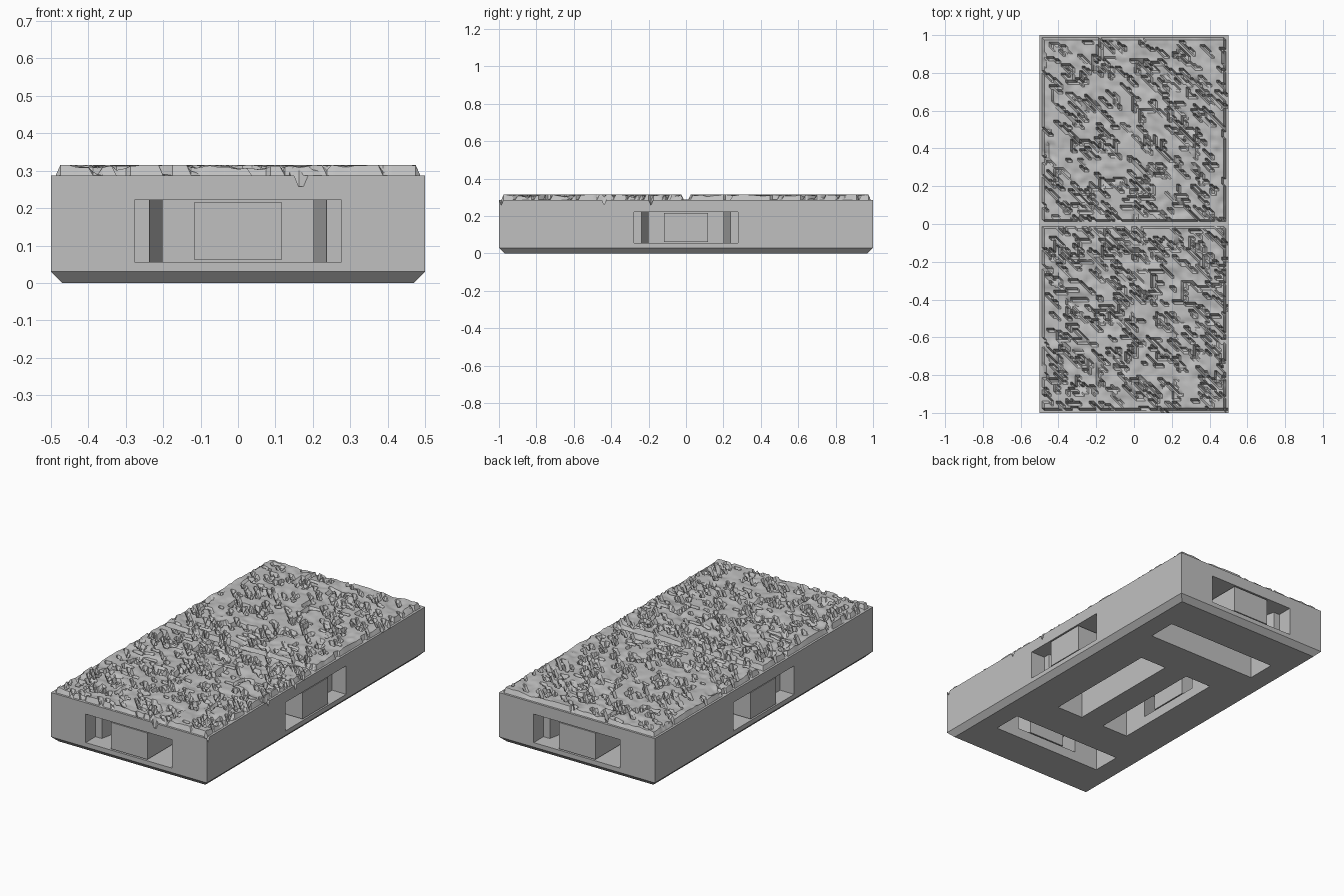
import bpy, bmesh, math, random
from mathutils import Matrix, Vector, noise

random.seed(7)
old = bpy.data.objects.get("Cube")
if old:
    bpy.data.objects.remove(old, do_unlink=True)

stone = bpy.data.materials.new("stone_grey")
stone.use_nodes = True
GREY = (0.53, 0.53, 0.53, 1)
stone.diffuse_color = GREY
bsdf = stone.node_tree.nodes["Principled BSDF"]
bsdf.inputs["Base Color"].default_value = GREY
bsdf.inputs["Roughness"].default_value = 0.9

NX, NY = 80, 160
STEP = 1 / NX
RIM_Z, TOP_Z, CHAMFER = 0.287, 0.315, 0.03


def finish(name, bm):
    bmesh.ops.recalc_face_normals(bm, faces=bm.faces)
    mesh = bpy.data.meshes.new(name)
    bm.to_mesh(mesh)
    bm.free()
    mesh.materials.append(stone)
    obj = bpy.data.objects.new(name, mesh)
    bpy.context.collection.objects.link(obj)
    return obj


def prism(name, outline, z0, z1, turn):
    """Extrude a plan outline from z0 to z1 and turn it about the centre."""
    bm = bmesh.new()
    face = bm.faces.new([bm.verts.new((x, y, z0)) for x, y in outline])
    grown = bmesh.ops.extrude_face_region(bm, geom=[face])["geom"]
    for v in grown:
        if isinstance(v, bmesh.types.BMVert):
            v.co.z = z1
    bm.transform(Matrix.Rotation(turn, 4, "Z"))
    return finish(name, bm)


# Chipped rock: short diagonal and straight cuts over the height grid
drop = {}
for n in range(850):
    ci, cj = random.randint(1, NX - 1), random.randint(1, NY - 1)
    if cj > NY / 2 and random.random() < 0.25:
        continue
    di, dj = random.choice([(1, -1), (1, -1), (1, -1), (1, 0), (0, 1)])
    depth = random.uniform(0.008, 0.032)
    for k in range(random.randint(2, 6)):
        for w in range(random.randint(1, 2)):
            key = (ci + di * k + w, cj + dj * k)
            drop[key] = max(drop.get(key, 0), depth * (1 - 0.08 * k))


def height(i, j):
    x, y = i * STEP - 0.5, j * STEP - 1
    edge = min(0.5 - abs(x), 1 - abs(y))
    chip = drop.get((i, j), 0)
    if edge < 0.02:
        return RIM_Z - (chip if chip > 0.026 else 0)
    if abs(y) < 0.016:
        return RIM_Z + 0.002
    wave = noise.noise(Vector((x * 9, y * 9, 3))) + 0.6 * noise.noise(Vector((x * 24, y * 24, 8)))
    return TOP_Z - max(0, 0.003 + 0.014 * wave) - chip


# Slab with rough top, plain sides and chamfered underside
bm = bmesh.new()
grid = [[bm.verts.new((i * STEP - 0.5, j * STEP - 1, height(i, j)))
         for j in range(NY + 1)] for i in range(NX + 1)]
for i in range(NX):
    for j in range(NY):
        a, b = grid[i][j], grid[i + 1][j]
        c, d = grid[i + 1][j + 1], grid[i][j + 1]
        bm.faces.new((a, b, d))
        bm.faces.new((b, c, d))


def ring(inset, z):
    return [bm.verts.new((sx * (0.5 - inset), sy * (1 - inset), z))
            for sx, sy in ((-1, -1), (1, -1), (1, 1), (-1, 1))]


low, base = ring(0, CHAMFER), ring(CHAMFER, 0)
rims = [[col[0] for col in grid], grid[NX],
        [col[NY] for col in reversed(grid)], grid[0][::-1]]
for k, rim in enumerate(rims):
    n = (k + 1) % 4
    bm.faces.new([low[k], low[n]] + rim[::-1])
    bm.faces.new([base[k], base[n], low[n], low[k]])
bm.faces.new(base[::-1])
tile = finish("rough_stone_tile", bm)

# Connector ports on each side, opening into slots under the slab
cutters = []
for k, reach in enumerate((1, 0.5, 1, 0.5)):
    turn = k * math.pi / 2
    half = [(0.277, -0.05), (0.277, 0.09), (0.237, 0.09), (0.198, 0.27)]
    plan = half + [(-u, d) for u, d in reversed(half)]
    cutters.append(prism("port_cutter", [(u, d - reach) for u, d in plan],
                         0.056, 0.221, turn))
    slot = [(-0.355, 0.255), (0.355, 0.255), (0.355, 0.425), (-0.355, 0.425)]
    cutters.append(prism("slot_cutter", [(u, d - reach) for u, d in slot],
                         -0.1, 0.222, turn))
    # Loose centre block inside the port
    block = [(-0.117, 0.003), (0.117, 0.003), (0.117, 0.255), (-0.117, 0.255)]
    prism("port_block_%d" % (k + 1), [(u, d - reach) for u, d in block],
          0.062, 0.215, turn)

for cutter in cutters:
    cutter.hide_render = True
    mod = tile.modifiers.new("cut", "BOOLEAN")
    mod.operation = "DIFFERENCE"
    mod.solver = "EXACT"
    mod.object = cutter

# Bake the cuts and drop the cutters
bpy.context.view_layer.update()
graph = bpy.context.evaluated_depsgraph_get()
tile_mesh = bpy.data.meshes.new_from_object(tile.evaluated_get(graph))
tile.modifiers.clear()
tile.data = tile_mesh
for cutter in cutters:
    bpy.data.objects.remove(cutter, do_unlink=True)

for obj in bpy.context.selected_objects:
    obj.select_set(False)
tile.select_set(True)
bpy.context.view_layer.objects.active = tile
bpy.ops.object.shade_smooth_by_angle(angle=math.radians(30))
